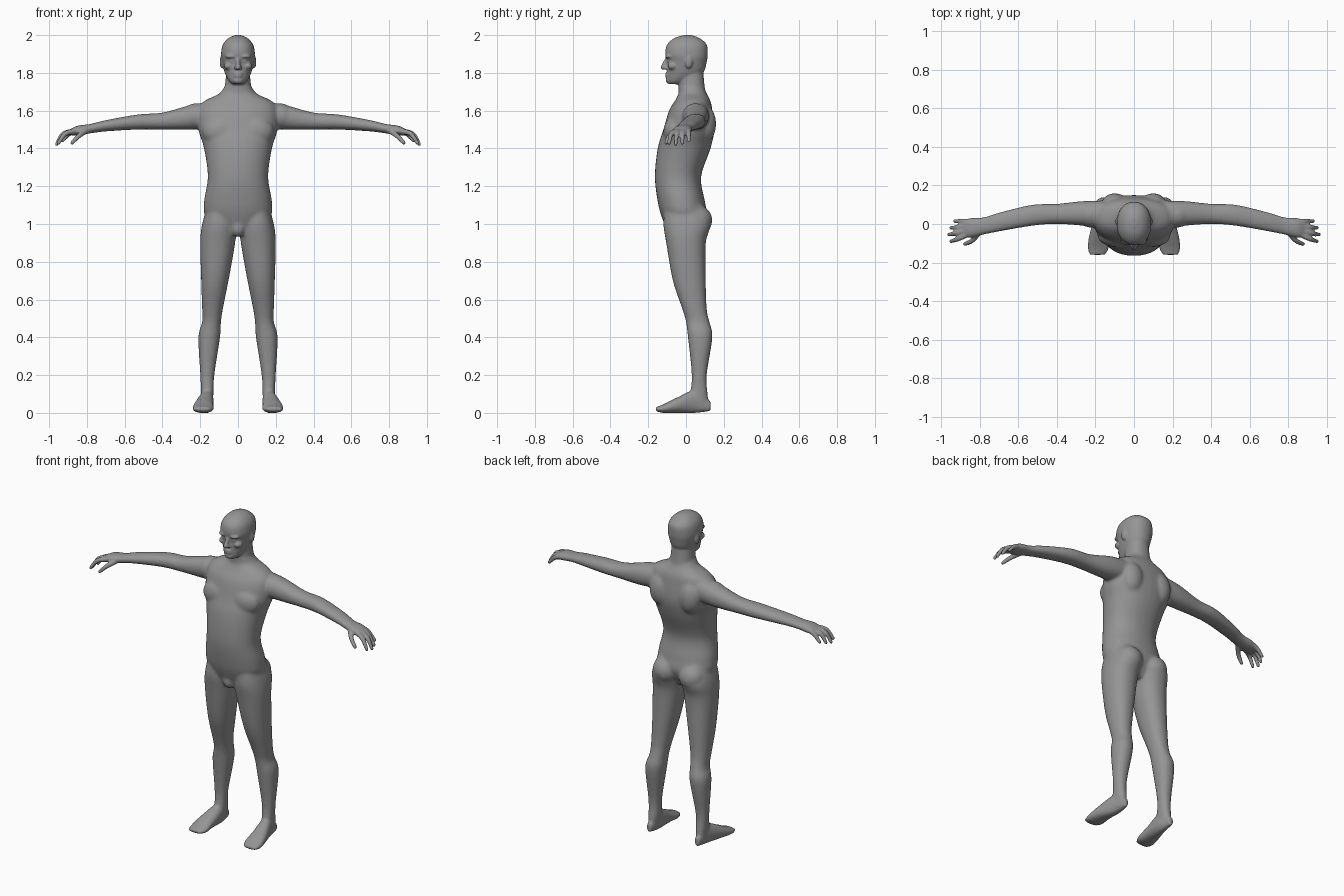
import bpy, bmesh, math
from mathutils import Matrix, Vector

default_cube = bpy.data.objects.get("Cube")
if default_cube:
    bpy.data.objects.remove(default_cube)

BOTH, MIDDLE = (1, -1), (1,)
bm = bmesh.new()


def spline(rows, steps):
    """Catmull-Rom interpolation of rows of numbers."""
    smooth_rows, last = [], len(rows) - 1
    for i in range(last):
        before, after = rows[max(i - 1, 0)], rows[min(i + 2, last)]
        for k in range(steps):
            t = k / steps
            smooth_rows.append([
                b + t / 2 * (c - a + t * (2 * a - 5 * b + 4 * c - d + t * (3 * (b - c) + d - a)))
                for a, b, c, d in zip(before, rows[i], rows[i + 1], after)])
    return smooth_rows + [rows[-1]]


def section(x, y, z):
    """Bounds of a flat cross-section: two ranges and one fixed position."""
    bounds = []
    for extent in (x, y, z):
        bounds += extent if isinstance(extent, tuple) else (extent, extent)
    return bounds


def trunk(z, half_width, front, back):
    return section(x=(-half_width, half_width), y=(front, back), z=z)


def rounded(value, power=2.2):
    return math.copysign(abs(value) ** (2 / power), value)


def loft(sections, sides=MIDDLE, count=32):
    """Closed skin through rounded cross-sections, repeated on each side."""
    first = sections[0]
    across, up = [axis for axis in range(3) if first[2 * axis] != first[2 * axis + 1]]
    for side in sides:
        rings = []
        for bounds in spline(sections, steps=5):
            low, high = Vector(bounds[::2]), Vector(bounds[1::2])
            middle, half = (low + high) / 2, (high - low) / 2
            ring = []
            for k in range(count):
                angle = math.tau * k / count
                point = middle.copy()
                point[across] += half[across] * rounded(math.cos(angle))
                point[up] += half[up] * rounded(math.sin(angle))
                point.x *= side
                ring.append(bm.verts.new(point))
            rings.append(ring)
        for lower, upper in zip(rings, rings[1:]):
            for k in range(count):
                bm.faces.new((lower[k - 1], lower[k], upper[k], upper[k - 1]))
        bm.faces.new(rings[0])
        bm.faces.new(rings[-1])


def blob(centre, radii, sides=BOTH, detail=3):
    """Ellipsoid, repeated on each side."""
    for side in sides:
        x, y, z = centre
        place = Matrix.Translation((x * side, y, z)) @ Matrix.Diagonal((*radii, 1))
        bmesh.ops.create_icosphere(bm, subdivisions=detail, radius=1, matrix=place)


def tube(points, sides=BOTH):
    """Tapering rounded rod along points of x, y, z and radius."""
    for x, y, z, radius in spline(points, steps=8):
        blob((x, y, z), [radius] * 3, sides, detail=2)


# Torso
loft([
    trunk(z=.94, half_width=.06, front=-.09, back=.06),
    trunk(z=1.04, half_width=.17, front=-.13, back=.11),
    trunk(z=1.12, half_width=.18, front=-.15, back=.1),
    trunk(z=1.25, half_width=.16, front=-.165, back=.08),
    trunk(z=1.4, half_width=.18, front=-.15, back=.13),
    trunk(z=1.5, half_width=.21, front=-.12, back=.15),
    trunk(z=1.6, half_width=.21, front=-.09, back=.14),
    trunk(z=1.65, half_width=.18, front=-.06, back=.13),
    trunk(z=1.69, half_width=.1, front=-.04, back=.11),
    trunk(z=1.73, half_width=.07, front=-.04, back=.09),
])
# Chest muscles, shoulder blades, shoulder caps, buttocks, groin
blob(centre=(.09, -.06, 1.49), radii=(.1, .06, .08))
blob(centre=(.1, .1, 1.53), radii=(.07, .06, .1))
blob(centre=(.22, .05, 1.57), radii=(.08, .07, .07))
blob(centre=(.09, .06, 1.02), radii=(.08, .08, .08))
blob(centre=(0, -.08, .98), radii=(.04, .04, .05), sides=MIDDLE)

# Neck
loft([
    trunk(z=1.64, half_width=.08, front=-.04, back=.12),
    trunk(z=1.72, half_width=.07, front=-.04, back=.1),
    trunk(z=1.83, half_width=.06, front=-.04, back=.09),
])

# Head
loft([
    trunk(z=1.74, half_width=.03, front=-.09, back=-.03),
    trunk(z=1.76, half_width=.05, front=-.1, back=.02),
    trunk(z=1.8, half_width=.07, front=-.1, back=.09),
    trunk(z=1.86, half_width=.085, front=-.1, back=.11),
    trunk(z=1.9, half_width=.09, front=-.11, back=.115),
    trunk(z=1.95, half_width=.08, front=-.1, back=.11),
    trunk(z=1.985, half_width=.05, front=-.06, back=.07),
    trunk(z=2, half_width=.015, front=-.01, back=.03),
])

# Nose bridge and nostrils
tube([(0, -.1, 1.88, .009), (0, -.12, 1.83, .015)], sides=MIDDLE)
blob(centre=(.01, -.11, 1.826), radii=(.012, .014, .009))
# Brows, eyes, cheekbones, lips, chin, ears
blob(centre=(.034, -.088, 1.887), radii=(.034, .023, .011))
blob(centre=(.033, -.085, 1.862), radii=(.015, .014, .01))
blob(centre=(.05, -.07, 1.836), radii=(.025, .027, .02))
for lip_height in (1.783, 1.796):
    blob(centre=(0, -.097, lip_height), radii=(.024, .014, .008), sides=MIDDLE)
blob(centre=(0, -.09, 1.76), radii=(.027, .018, .018), sides=MIDDLE)
blob(centre=(.087, .014, 1.858), radii=(.01, .02, .034))

# Arms and palms
loft([
    section(x=.12, y=(-.02, .12), z=(1.51, 1.65)),
    section(x=.25, y=(-.01, .12), z=(1.5, 1.63)),
    section(x=.4, y=(0, .105), z=(1.5, 1.59)),
    section(x=.53, y=(-.01, .1), z=(1.5, 1.58)),
    section(x=.7, y=(-.04, .06), z=(1.49, 1.55)),
    section(x=.78, y=(-.055, .035), z=(1.48, 1.53)),
    section(x=.85, y=(-.07, .03), z=(1.47, 1.52)),
    section(x=.89, y=(-.065, .02), z=(1.47, 1.5)),
], sides=BOTH)

# Four fingers fanned from the palm, bending down to the tips
for finger, reach in enumerate((.95, .96, .95, .93)):
    root_y = -.056 + .023 * finger
    tip_y = -.09 + .035 * finger
    tube([
        (.87, root_y, 1.49, .016),
        (reach - .035, (root_y + 2 * tip_y) / 3, 1.477, .0135),
        (reach, tip_y, 1.423 + (.96 - reach) * .6, .0105),
    ])
# Thumb
tube([(.8, -.04, 1.495, .016), (.84, -.086, 1.468, .014), (.878, -.104, 1.43, .011)])

# Legs
loft([
    section(x=(.03, .16), y=(-.11, .09), z=1.1),
    section(x=(.01, .19), y=(-.12, .13), z=1),
    section(x=(.015, .2), y=(-.105, .105), z=.9),
    section(x=(.05, .195), y=(-.07, .105), z=.7),
    section(x=(.08, .19), y=(-.02, .11), z=.55),
    section(x=(.09, .19), y=(0, .125), z=.48),
    section(x=(.095, .21), y=(.01, .14), z=.4),
    section(x=(.125, .2), y=(.03, .11), z=.2),
    section(x=(.13, .195), y=(.02, .115), z=.1),
    section(x=(.14, .19), y=(0, .12), z=.02),
], sides=BOTH)

# Feet
loft([
    section(x=(.15, .18), y=.13, z=(.01, .06)),
    section(x=(.13, .2), y=.05, z=(0, .12)),
    section(x=(.13, .23), y=-.05, z=(0, .08)),
    section(x=(.13, .24), y=-.12, z=(0, .045)),
    section(x=(.15, .23), y=-.16, z=(.01, .03)),
], sides=BOTH)

# Fuse the parts into one skin
bmesh.ops.recalc_face_normals(bm, faces=bm.faces)
parts = bpy.data.meshes.new("body_parts")
bm.to_mesh(parts)
bm.free()
body = bpy.data.objects.new("body", parts)
bpy.context.collection.objects.link(body)
fuse = body.modifiers.new("fuse", "REMESH")
fuse.mode = "VOXEL"
fuse.voxel_size = .006
graph = bpy.context.evaluated_depsgraph_get()
skin = bpy.data.meshes.new_from_object(body.evaluated_get(graph))
body.modifiers.clear()
body.data = skin
bpy.data.meshes.remove(parts)

# Blend trunk and limbs softly, keep head, hands and feet crisp
soft_area = body.vertex_groups.new(name="soft_area")
for vertex in skin.vertices:
    x, y, z = vertex.co
    weight = min((1.74 - z) / .08, (.82 - abs(x)) / .1, (z - .05) / .1, 1)
    if weight > 0:
        soft_area.add([vertex.index], weight, "REPLACE")
for name, rounds, area in (("soften", 24, "soft_area"), ("polish", 4, "")):
    smoothing = body.modifiers.new(name, "SMOOTH")
    smoothing.factor = .5
    smoothing.iterations = rounds
    smoothing.vertex_group = area

# Material
grey = bpy.data.materials.new("plain_grey")
grey.use_nodes = True
grey.diffuse_color = (.3, .3, .3, 1)
grey.node_tree.nodes["Principled BSDF"].inputs["Base Color"].default_value = grey.diffuse_color
skin.materials.clear()
skin.materials.append(grey)
for face in skin.polygons:
    face.use_smooth = True
    face.material_index = 0
